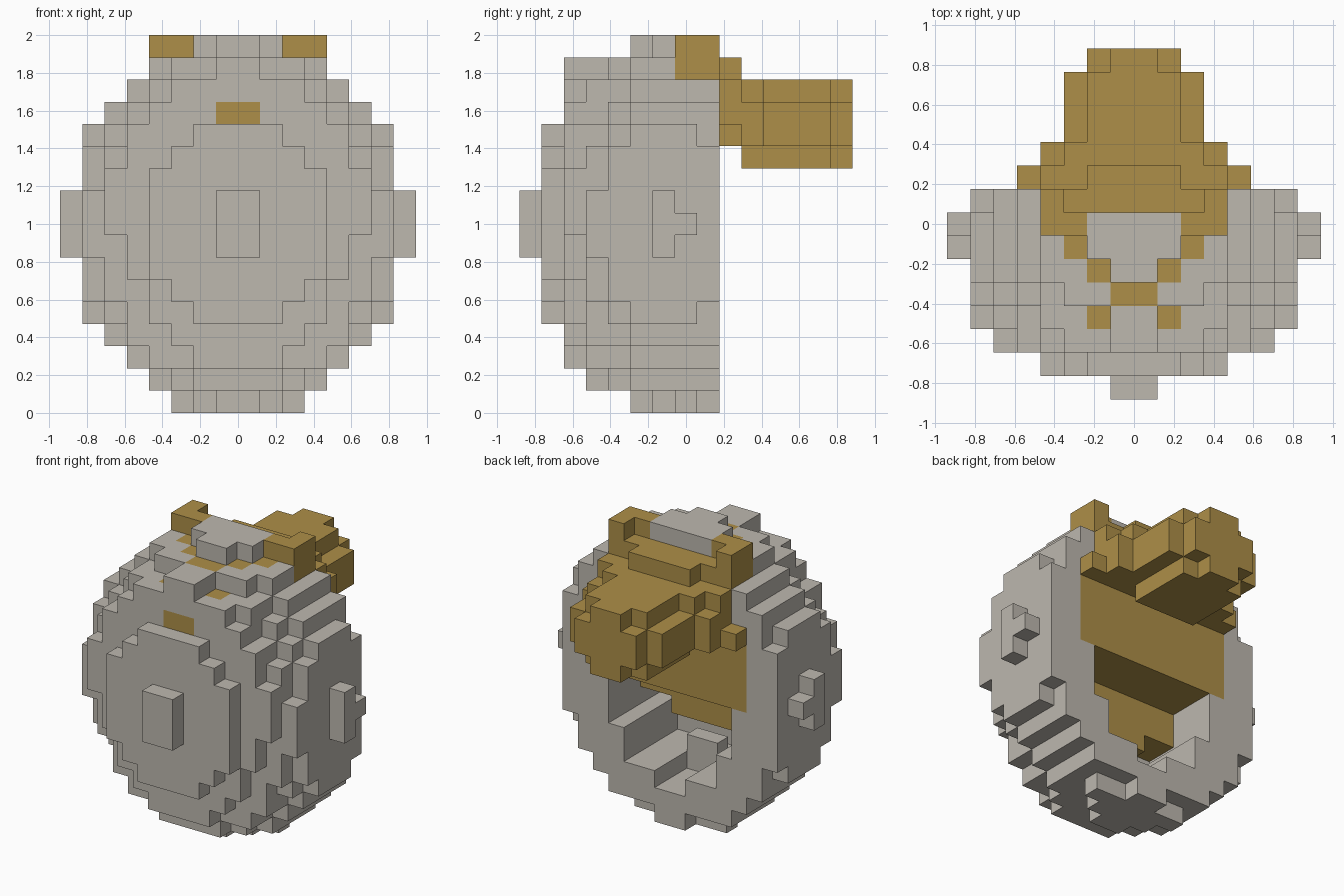
import bpy
import bmesh

SIZE = 2 / 17              # edge of one block
FRONT = -7.5 * SIZE        # y of the foremost block face
cells = {}                 # (x, y, z) block -> part name

old = bpy.data.objects.get("Cube")
if old:
    bpy.data.objects.remove(old, do_unlink=True)


def make_material(name, colour):
    mat = bpy.data.materials.new(name)
    mat.use_nodes = True
    mat.diffuse_color = colour
    mat.node_tree.nodes["Principled BSDF"].inputs["Base Color"].default_value = colour
    return mat


def fill(part, inner, outer, rows, layers):
    """Fill mirrored blocks whose distance from the middle lies in a range."""
    for x in range(inner, outer):
        for y in rows:
            for z in layers:
                cells[(x, y, z)] = part
                cells[(-x - 1, y, z)] = part


def carve(outer, rows, layers):
    for x in range(-outer, outer):
        for y in rows:
            for z in layers:
                cells.pop((x, y, z), None)


def stack(part, row, bottom, widths):
    """One upright slice: each digit is the half width of a layer."""
    for z, width in enumerate(widths, bottom):
        fill(part, 0, int(width), [row], [z])


def span(first, last):
    return range(first, last + 1)


# Rounded shell, slice by slice from front to back
shell_slices = [
    "00002344444320000",
    "00234455666554310",
    "02455667776665410",
    "03456777777776530",
    "14567777777776541",
    "24567777777776542",
    "34567777777776544",
    "14566777777766544",
]
for row, widths in enumerate(shell_slices, 1):
    if row == 4:
        widths = "03456777777765430"
    if row == 3:
        widths = "02455667776654410"
    stack("shell", row, 0, widths)

# Front and side knobs
fill("shell", 0, 1, [0], span(7, 9))
fill("shell", 7, 8, [6], span(7, 9))
fill("shell", 7, 8, [7], [8])

# Hollow open at the back
carve(4, span(4, 8), span(5, 7))
carve(3, span(4, 8), span(3, 4))
carve(1, span(5, 8), [2])
carve(2, [3], span(4, 5))

# Small blocks standing on the floor of the hollow
fill("shell", 0, 1, [5], [2, 3])
fill("shell", 3, 4, [5], [3, 4])

# Hair filling the upper hollow and hanging inside it
fill("hair", 0, 5, span(6, 8), span(8, 12))
fill("hair", 0, 4, [8], span(13, 15))
fill("hair", 0, 4, span(4, 5), span(6, 8))
fill("hair", 0, 2, span(4, 5), [5])

# Hair band crossing the crown
fill("hair", 0, 1, [2], [13])
fill("hair", 1, 2, [3], [14])
fill("hair", 0, 1, [4], [15])
fill("hair", 1, 2, [5], [15])
fill("hair", 2, 3, [6], [15])
fill("hair", 2, 4, [7], [15, 16])
carve(3, [8], [16])
fill("hair", 3, 4, [8], [16])

# Bun behind the head
stack("bun", 9, 12, "5442")
stack("bun", 10, 11, "2443")
for row in span(11, 13):
    stack("bun", row, 11, "2332")
stack("bun", 14, 11, "1221")

# Turn the blocks into one outer skin for each part
AXES = [(0, 1, 2), (1, 2, 0), (2, 0, 1)]


def build(part, mat):
    bm = bmesh.new()
    corners = {}

    def corner(p):
        if p not in corners:
            x, y, z = p
            corners[p] = bm.verts.new((x * SIZE, FRONT + y * SIZE, z * SIZE))
        return corners[p]

    for cell, owner in cells.items():
        if owner != part:
            continue
        for a, b, c in AXES:
            for side in (0, 1):
                beside = list(cell)
                beside[a] += 2 * side - 1
                if tuple(beside) in cells:
                    continue
                loop = []
                for u, v in ((0, 0), (1, 0), (1, 1), (0, 1)):
                    p = list(cell)
                    p[a] += side
                    p[b] += u
                    p[c] += v
                    loop.append(corner(tuple(p)))
                bm.faces.new(loop if side else loop[::-1])
    mesh = bpy.data.meshes.new(part)
    bm.to_mesh(mesh)
    bm.free()
    mesh.materials.append(mat)
    bpy.context.collection.objects.link(bpy.data.objects.new(part, mesh))


grey = make_material("warm grey", (0.51, 0.48, 0.43, 1))
brown = make_material("golden brown", (0.42, 0.275, 0.065, 1))
build("shell", grey)
build("hair", brown)
build("bun", brown)
